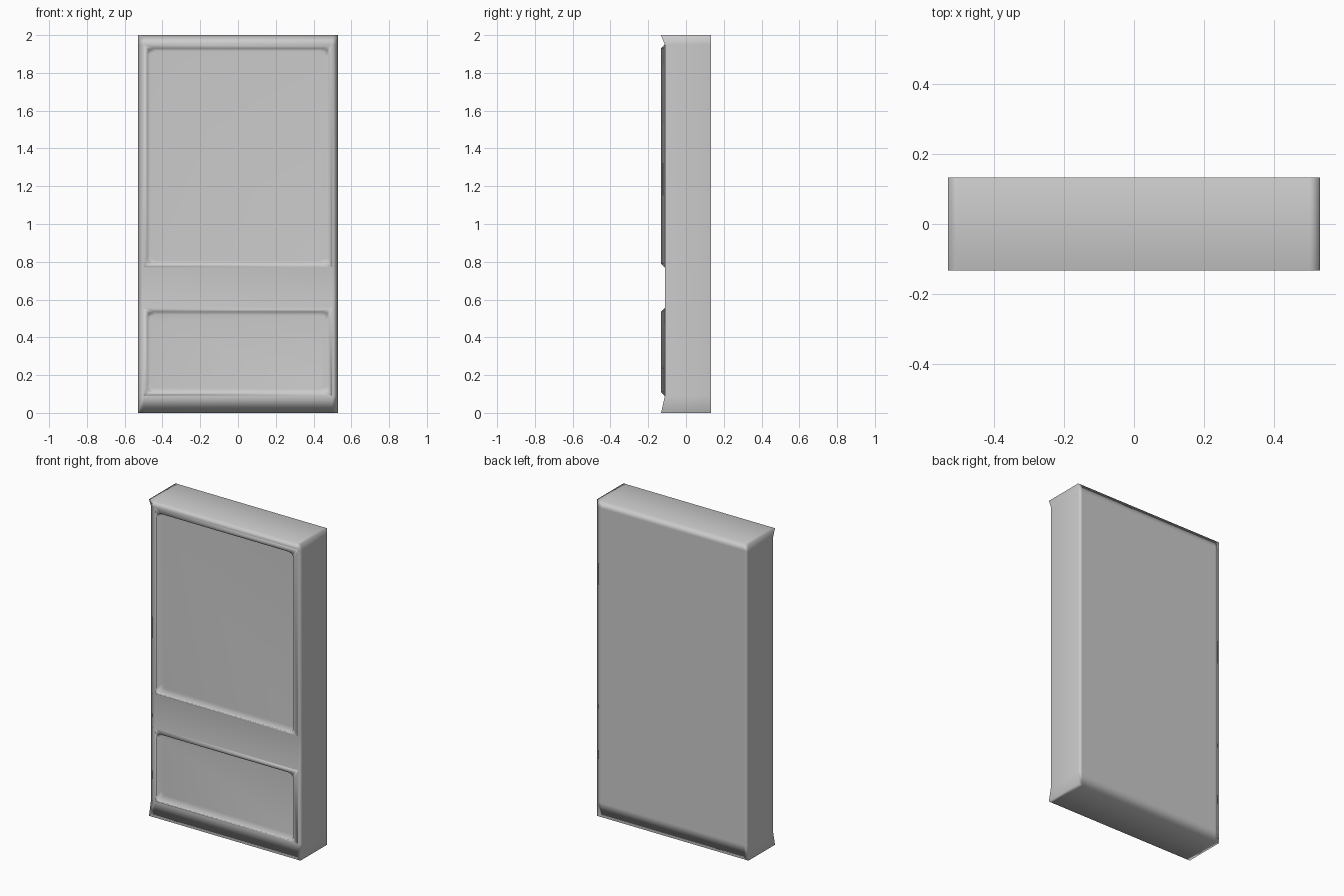
import bpy, bmesh

if "Cube" in bpy.data.objects:
    bpy.data.objects.remove(bpy.data.objects["Cube"])

BACK, FRONT, FLARE = 0.132, -0.112, -0.132
XS = [-0.53, -0.5, 0.5, 0.53]
ZS = [0.0, 0.09, 0.555, 0.77, 1.95, 2.0]

bm = bmesh.new()

# Front grid, flaring forward along the top and bottom edges
rows = []
for z in ZS:
    y = FLARE if z in (0.0, 2.0) else FRONT
    rows.append([bm.verts.new((x, y, z)) for x in XS])
for r in range(len(ZS) - 1):
    for c in range(len(XS) - 1):
        bm.faces.new((rows[r][c], rows[r][c + 1], rows[r + 1][c + 1], rows[r + 1][c]))

# Sides and flat back
ext = bmesh.ops.extrude_face_region(bm, geom=bm.faces[:], use_keep_orig=True)
for v in ext["geom"]:
    if isinstance(v, bmesh.types.BMVert):
        v.co.y = BACK
bmesh.ops.recalc_face_normals(bm, faces=bm.faces[:])

# Two panels: raised rim, then a recessed floor with rounded corners
panels = [f for f in bm.faces
          if f.normal.y < -0.9 and abs(f.calc_center_median().x) < 0.1
          and any(a < f.calc_center_median().z < b for a, b in ((0.09, 0.555), (0.77, 1.95)))]
for f in panels:
    bmesh.ops.inset_individual(bm, faces=[f], thickness=0.028, depth=0.0)
    for v in f.verts:
        v.co.y = FLARE
    bmesh.ops.inset_individual(bm, faces=[f], thickness=0.022, depth=0.0)
    for v in f.verts:
        v.co.y = -0.088
corner_edges = []
for f in panels:
    for v in f.verts:
        corner_edges += [e for e in v.link_edges if f not in e.link_faces]
bmesh.ops.bevel(bm, geom=corner_edges, offset=0.03, segments=2, profile=0.5, affect='EDGES')

mesh = bpy.data.meshes.new("panelled_slab")
bm.to_mesh(mesh)
bm.free()
slab = bpy.data.objects.new("panelled_slab", mesh)
bpy.context.collection.objects.link(slab)

# Soft shading dominated by the large faces
for p in mesh.polygons:
    p.use_smooth = True
wn = slab.modifiers.new("soft_normals", 'WEIGHTED_NORMAL')
wn.mode = 'FACE_AREA'
wn.weight = 50
